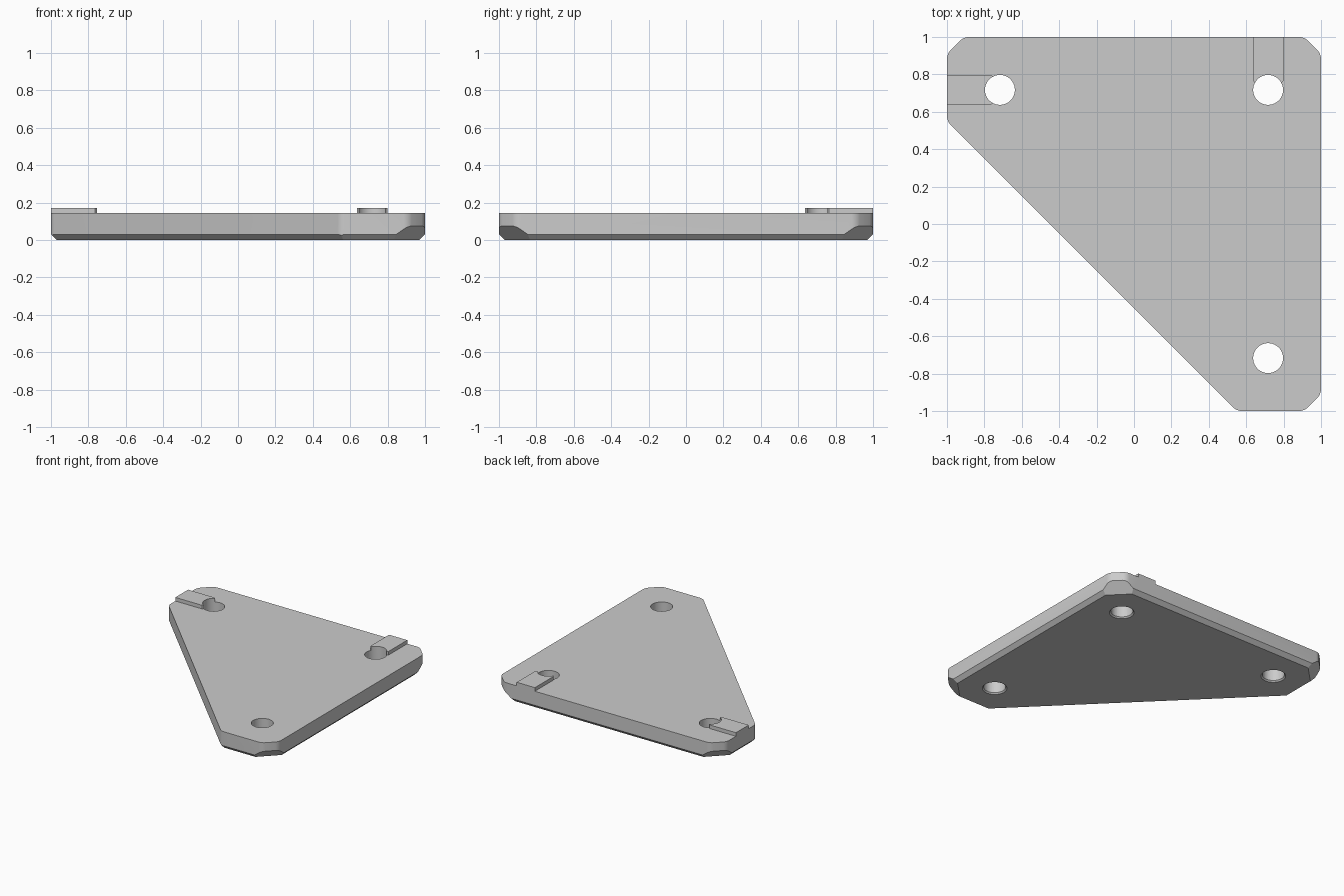
import bpy
import bmesh
from math import radians
from mathutils import Matrix, Vector

cube = bpy.data.objects.get("Cube")
if cube:
    bpy.data.objects.remove(cube, do_unlink=True)

TOP, TAB_TOP = 0.143, 0.172
HOLE, HOLE_R = 0.717, 0.08

grey = bpy.data.materials.new("plain grey")
grey.use_nodes = True
colour = (0.6, 0.6, 0.6, 1)
grey.diffuse_color = colour
grey.node_tree.nodes["Principled BSDF"].inputs["Base Color"].default_value = colour


def add_object(name, bm):
    bmesh.ops.recalc_face_normals(bm, faces=bm.faces)
    mesh = bpy.data.meshes.new(name)
    bm.to_mesh(mesh)
    bm.free()
    mesh.materials.append(grey)
    obj = bpy.data.objects.new(name, mesh)
    bpy.context.collection.objects.link(obj)
    return obj


def prism(points, z0, z1):
    bm = bmesh.new()
    base = bm.faces.new([bm.verts.new((x, y, z0)) for x, y in points])
    extruded = bmesh.ops.extrude_face_region(bm, geom=[base])["geom"]
    top = [v for v in extruded if isinstance(v, bmesh.types.BMVert)]
    bmesh.ops.translate(bm, verts=top, vec=(0, 0, z1 - z0))
    return bm


# Triangular plate with clipped, slightly rounded corners
outline = [(-1, 0.55), (0.55, -1), (0.91, -1), (1, -0.91),
           (1, 0.91), (0.91, 1), (-0.91, 1), (-1, 0.91)]
bm = prism(outline, 0, TOP)
uprights = [e for e in bm.edges
            if abs(e.verts[0].co.z - e.verts[1].co.z) > TOP / 2]
bmesh.ops.bevel(bm, geom=uprights, offset=0.025, segments=4,
                profile=0.5, affect='EDGES')

# Lower bevel on every side, deeper at the clipped corners
for i, (a, b) in enumerate(zip(outline, outline[1:] + outline[:1])):
    depth = 0.075 if i in (2, 4, 6) else 0.03
    side = Vector((b[0] - a[0], b[1] - a[1], 0)).normalized()
    normal = Vector((side.y, -side.x, -1)).normalized()
    bmesh.ops.bisect_plane(bm, geom=bm.verts[:] + bm.edges[:] + bm.faces[:],
                           plane_co=(a[0], a[1], depth), plane_no=normal,
                           clear_outer=True)
    bmesh.ops.holes_fill(bm, edges=[e for e in bm.edges if e.is_boundary])
bmesh.ops.remove_doubles(bm, verts=bm.verts, dist=0.0005)
plate = add_object("plate", bm)

# Raised locating tabs, mirrored across the diagonal
tab_shape = [(-1, 0.636), (-0.765, 0.636), (-0.72, 0.68),
             (-0.72, 0.754), (-0.765, 0.797), (-1, 0.797)]
left_tab = add_object("back_tab", prism(tab_shape, TOP - 0.02, TAB_TOP))
front_tab = add_object("front_tab", prism([(-y, -x) for x, y in tab_shape][::-1],
                                          TOP - 0.02, TAB_TOP))
# Move the second tab onto the mirrored hole
front_tab.data.transform(Matrix.Translation((2 * HOLE, 0, 0)))

# Through holes with a small countersink below
bm = bmesh.new()
for x, y in ((-HOLE, HOLE), (HOLE, HOLE), (HOLE, -HOLE)):
    place = Matrix.Translation((x, y, 0))
    bmesh.ops.create_cone(bm, cap_ends=True, segments=48, radius1=HOLE_R,
                          radius2=HOLE_R, depth=1, matrix=place)
holes = add_object("hole_cutter", bm)
bm = bmesh.new()
for x, y in ((-HOLE, HOLE), (HOLE, HOLE), (HOLE, -HOLE)):
    bmesh.ops.create_cone(bm, cap_ends=True, segments=48, radius1=HOLE_R + 0.02,
                          radius2=HOLE_R - 0.01, depth=0.03,
                          matrix=Matrix.Translation((x, y, 0.005)))
sinks = add_object("countersink_cutter", bm)


def boolean(obj, other, operation):
    mod = obj.modifiers.new(operation.lower(), 'BOOLEAN')
    mod.operation = operation
    mod.object = other
    mod.solver = 'EXACT'
    bpy.context.view_layer.objects.active = obj
    bpy.ops.object.modifier_apply(modifier=mod.name)
    bpy.data.objects.remove(other, do_unlink=True)


boolean(plate, left_tab, 'UNION')
boolean(plate, front_tab, 'UNION')
boolean(plate, holes, 'DIFFERENCE')
boolean(plate, sinks, 'DIFFERENCE')

bpy.ops.object.select_all(action='DESELECT')
plate.select_set(True)
bpy.context.view_layer.objects.active = plate
bpy.ops.object.shade_smooth_by_angle(angle=radians(25))
